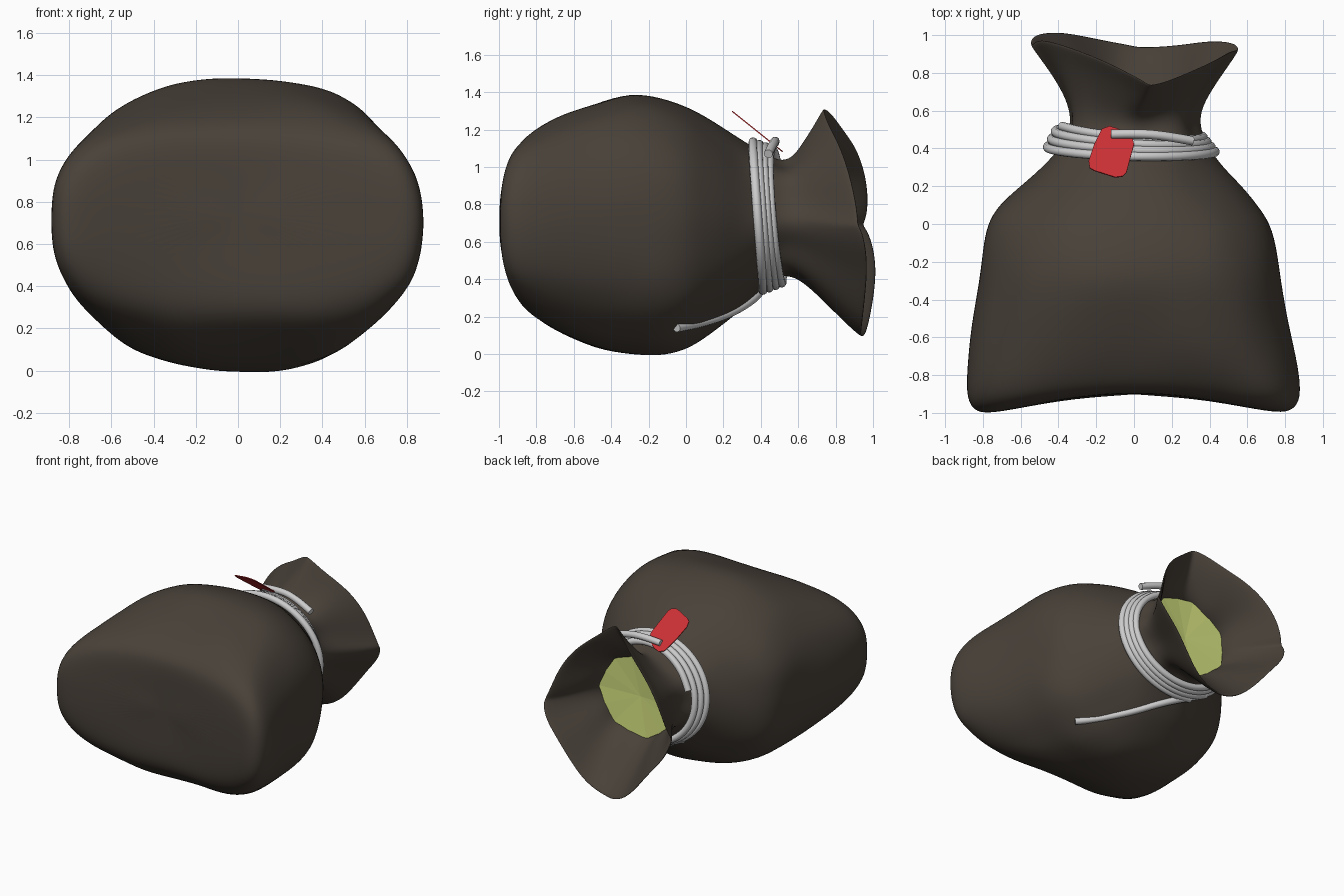
import bpy, bmesh, math
from mathutils import Vector, noise

if "Cube" in bpy.data.objects:
    bpy.data.objects.remove(bpy.data.objects["Cube"])

SEG = 56


def material(name, rgb):
    m = bpy.data.materials.new(name)
    m.diffuse_color = (*rgb, 1)
    m.use_nodes = True
    m.node_tree.nodes["Principled BSDF"].inputs["Base Color"].default_value = m.diffuse_color
    return m


CLOTH = material("dark_cloth", (0.066, 0.053, 0.041))
RED = material("red_tag", (0.6, 0.03, 0.035))
GREEN = material("pale_green", (0.62, 0.7, 0.2))


def finish(name, bm, mat, smooth=True):
    bmesh.ops.recalc_face_normals(bm, faces=bm.faces)
    me = bpy.data.meshes.new(name)
    bm.to_mesh(me)
    bm.free()
    ob = bpy.data.objects.new(name, me)
    bpy.context.collection.objects.link(ob)
    me.materials.append(mat)
    for p in me.polygons:
        p.use_smooth = smooth
    return ob


def spow(v, e):
    return math.copysign(abs(v) ** e, v)


def clamp(v):
    return max(0.0, min(1.0, v))


def ring(y, xl, xr, zb, zt, n, inset=0.0):
    """Superellipse section of the sack, bent at the base and at the mouth."""
    cx, cz = (xl + xr) / 2, (zb + zt) / 2
    hx, hz = (xr - xl) / 2 - inset, (zt - zb) / 2 - inset
    base = clamp((-0.3 - y) / 0.5)
    mouth = clamp((y - 0.54) / 0.43)
    neck = clamp((y - 0.3) / 0.2) * (1 - 0.5 * mouth)
    body = clamp((0.3 - y) / 0.3)
    pts = []
    for i in range(SEG):
        a = 2 * math.pi * i / SEG
        c, s = math.cos(a), math.sin(a)
        fold = 1 + 0.04 * neck * math.sin(7 * a + 1.0 + 2 * y)
        m = n + 0.2 * body * max(0, s)
        x = cx + hx * spow(c, 2 / m) * fold + 0.05 * body * s * s
        z = cz + hz * spow(s, 2 / m) * fold
        # base corners poke forward, mouth lip dips on the top side
        yy = y - 0.145 * base * (x / 0.86) ** 2
        if s > 0:
            yy -= mouth * (0.03 + 0.2 * s ** 2.4)
            yy += mouth * 0.14 * s * max(0, -c)
            x += mouth * 0.08 * s ** 3
        else:
            yy += mouth * (0.06 * math.sin(-s * math.pi * 0.95) - 0.03 + 0.03 * s * c)
        yy -= mouth * 0.012 * c
        p = Vector((x, yy, z))
        d = noise.noise(p * 2.6) * 0.02 + noise.noise(p * 6.0) * 0.007
        pts.append(p + Vector((c, 0, s)) * d * (1 - neck))
    return pts


# sack: y, x left, x right, z bottom, z top, squareness
BODY = [
    (-0.90, -0.40, 0.40, 0.52, 0.96, 2.3),
    (-0.895, -0.74, 0.73, 0.345, 1.085, 2.5),
    (-0.86, -0.845, 0.83, 0.255, 1.155, 2.6),
    (-0.78, -0.895, 0.885, 0.18, 1.215, 2.6),
    (-0.65, -0.885, 0.86, 0.10, 1.28, 2.5),
    (-0.48, -0.85, 0.81, 0.025, 1.34, 2.45),
    (-0.30, -0.825, 0.78, -0.005, 1.395, 2.35),
    (-0.14, -0.81, 0.765, -0.015, 1.375, 2.3),
    (0.0, -0.785, 0.725, 0.025, 1.325, 2.2),
    (0.10, -0.72, 0.65, 0.085, 1.27, 2.15),
    (0.20, -0.60, 0.565, 0.16, 1.205, 2.1),
    (0.30, -0.49, 0.465, 0.24, 1.14, 2.0),
    (0.40, -0.40, 0.39, 0.35, 1.08, 2.0),
]
MOUTH = [
    (0.50, -0.34, 0.34, 0.43, 1.02, 2.0),
    (0.60, -0.34, 0.34, 0.41, 1.04, 1.9),
    (0.72, -0.39, 0.40, 0.30, 1.12, 1.7),
    (0.86, -0.48, 0.49, 0.16, 1.22, 1.5),
    (0.965, -0.56, 0.56, 0.07, 1.31, 1.4),
]
bm = bmesh.new()
sections = [ring(*s) for s in BODY + MOUTH]
sections += [ring(*s, inset=0.022) for s in reversed(MOUTH)]
loops = [[bm.verts.new(p) for p in sec] for sec in sections]
for a, b in zip(loops, loops[1:]):
    for i in range(SEG):
        j = (i + 1) % SEG
        bm.faces.new((a[i], a[j], b[j], b[i]))
tip = bm.verts.new((0, -0.9, 0.74))
for i in range(SEG):
    bm.faces.new((tip, loops[0][i], loops[0][(i + 1) % SEG]))
sack = finish("sack", bm, CLOTH)
sub = sack.modifiers.new("smooth", 'SUBSURF')
sub.levels = sub.render_levels = 2

# contents: faceted fan closing the neck
bm = bmesh.new()
rim = [bm.verts.new(p) for p in ring(0.58, -0.34, 0.34, 0.41, 1.04, 1.9, 0.015)[::4]]
mid = bm.verts.new((0, 0.55, 0.72))
for i in range(len(rim)):
    bm.faces.new((mid, rim[i], rim[(i + 1) % len(rim)]))
finish("contents", bm, GREEN, False)


def cord(name, pts, r=0.024):
    cu = bpy.data.curves.new(name, 'CURVE')
    cu.dimensions = '3D'
    cu.bevel_depth = r
    cu.bevel_resolution = 3
    cu.resolution_u = 6
    cu.use_fill_caps = True
    sp = cu.splines.new('NURBS')
    sp.points.add(len(pts) - 1)
    for q, p in zip(sp.points, pts):
        q.co = (*p, 1)
    sp.use_endpoint_u = True
    sp.order_u = 3
    ob = bpy.data.objects.new(name, cu)
    bpy.context.collection.objects.link(ob)
    return ob


# rope: helix round the neck, narrowing toward the mouth
coil = []
TURNS, STEP = 3.75, 24
for k in range(int(TURNS * STEP) + 1):
    t = k / STEP
    a = -0.6 * math.pi + 2 * math.pi * t
    f = t / TURNS
    s = math.sin(a)
    y = 0.375 + 0.125 * f - 0.035 * s - 0.03 * f * math.cos(a)
    coil.append((-0.02 + (0.46 - 0.08 * f) * math.cos(a), y,
                 0.74 + (0.405 - 0.05 * f) * s))
cord("rope_coil", coil)
cord("rope_tail", [(-0.28, 0.44, 0.42), (-0.08, 0.40, 0.33), (0.06, 0.33, 0.27),
                   (0.18, 0.23, 0.215), (0.29, 0.13, 0.18), (0.39, 0.03, 0.155),
                   (0.49, -0.05, 0.14)])
cord("rope_end", [(-0.12, 0.475, 1.13), (0.02, 0.48, 1.145), (0.18, 0.465, 1.12),
                  (0.31, 0.44, 1.07)])

# tag: thin rounded plate leaning up from the rope
bm = bmesh.new()
outline = [(-0.17, 0.50), (-0.13, 0.515), (-0.08, 0.50), (-0.01, 0.46), (0.0, 0.42),
           (-0.04, 0.27), (-0.06, 0.25), (-0.10, 0.245), (-0.21, 0.28),
           (-0.235, 0.295), (-0.24, 0.33), (-0.21, 0.42)]
face = bm.faces.new([bm.verts.new((x, y, 1.295 - 0.8 * (y - 0.245))) for x, y in outline])
ext = bmesh.ops.extrude_face_region(bm, geom=[face])
for v in ext["geom"]:
    if isinstance(v, bmesh.types.BMVert):
        v.co += Vector((0, 0.004, 0.005))
finish("tag", bm, RED, False)
